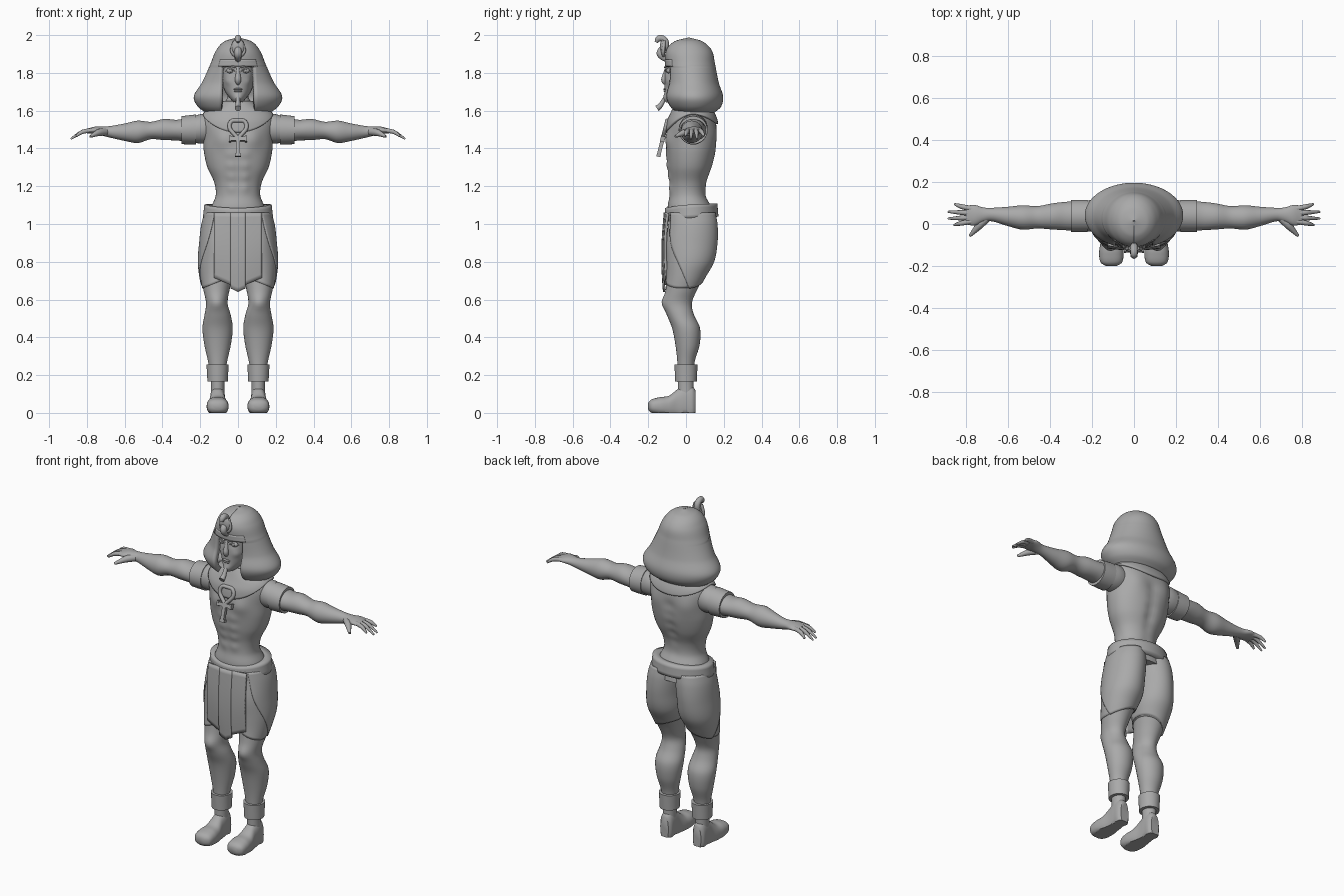
import bpy, bmesh, math
from mathutils import Vector, Matrix

if "Cube" in bpy.data.objects:
    bpy.data.objects.remove(bpy.data.objects["Cube"])

stone = bpy.data.materials.new("grey_stone")
stone.use_nodes = True
GREY = (0.4, 0.4, 0.4, 1)
stone.diffuse_color = GREY
stone.node_tree.nodes["Principled BSDF"].inputs["Base Color"].default_value = GREY


def finish(ob, mirror=False, solid=0, angle=40):
    bpy.ops.object.select_all(action='DESELECT')
    ob.select_set(True)
    bpy.context.view_layer.objects.active = ob
    ob.data.materials.clear()
    ob.data.materials.append(stone)
    bpy.ops.object.shade_smooth_by_angle(angle=math.radians(angle))
    if solid:
        m = ob.modifiers.new("thickness", 'SOLIDIFY')
        m.thickness, m.offset = solid, -1
    if mirror:
        ob.modifiers.new("mirror", 'MIRROR')
    return ob


def from_bmesh(name, bm, **kw):
    me = bpy.data.meshes.new(name)
    bm.to_mesh(me)
    bm.free()
    ob = bpy.data.objects.new(name, me)
    bpy.context.collection.objects.link(ob)
    return finish(ob, **kw)


def prof(rows, s):
    """Smooth interpolation of a table whose first column is the position."""
    rows = sorted(rows)
    s = min(max(s, rows[0][0]), rows[-1][0])
    k = max(i for i in range(len(rows) - 1) if rows[i][0] <= s)
    a, b = Vector(rows[k]), Vector(rows[k + 1])
    p = Vector(rows[max(k - 1, 0)])
    q = Vector(rows[min(k + 2, len(rows) - 1)])
    h = b[0] - a[0]
    t = (s - a[0]) / h
    ma, mb = (b - p) * (h / (b[0] - p[0])), (q - a) * (h / (q[0] - a[0]))
    u = 1 - t
    return (a * (1 + 2 * t) * u * u + ma * t * u * u
            + b * t * t * (3 - 2 * t) - mb * t * t * u)


def around(rows, s, phi, grow=0.0, p=2.0):
    """Point on a lofted shape; phi runs from the front towards +x."""
    _, c1, c2, r1, r2 = prof(rows, s)
    x, y = math.sin(phi), -math.cos(phi)
    e = 2 / p
    return (c1 + (r1 + grow) * math.copysign(abs(x) ** e, x),
            c2 + (r2 + grow) * math.copysign(abs(y) ** e, y), s)


def grid(name, func, nu, nv, closed=False, caps=False, bumps=(), floor=False, **kw):
    """Surface from func(u, v); u goes down, v goes round."""
    bm = bmesh.new()
    cols = nv if closed else nv + 1
    g = [[bm.verts.new(func(i / nu, j / nv)) for j in range(cols)] for i in range(nu + 1)]
    for i in range(nu):
        for j in range(nv):
            k = (j + 1) % cols
            bm.faces.new((g[i][j], g[i + 1][j], g[i + 1][k], g[i][k]))
    if caps:
        bm.faces.new(g[0])
        bm.faces.new(g[-1])
        bmesh.ops.recalc_face_normals(bm, faces=bm.faces)
    bm.normal_update()
    for x, y, z, r, amount in bumps:
        for sx in {x, -x}:
            c = Vector((sx, y, z))
            for v in bm.verts:
                v.co += v.normal * amount * math.exp(-(v.co - c).length_squared / r ** 2)
    if floor:
        for v in bm.verts:
            v.co.z = max(v.co.z, 0)
    return from_bmesh(name, bm, **kw)


def loft(name, rows, axis='z', nu=40, nv=32, p=2.0, **kw):
    lo, hi = min(rows)[0], max(rows)[0]

    def f(u, v):
        a, b, s = around(rows, hi + (lo - hi) * u, v * math.tau, 0, p)
        return {'z': (a, b, s), 'x': (s, a, b), 'y': (a, s, b)}[axis]
    return grid(name, f, nu, nv, closed=True, caps=True, **kw)


def rope(name, pts, radii, mirror=False):
    cu = bpy.data.curves.new(name, 'CURVE')
    cu.dimensions, cu.bevel_depth, cu.bevel_resolution = '3D', 0.01, 3
    cu.use_fill_caps = True
    sp = cu.splines.new('NURBS')
    sp.points.add(len(pts) - 1)
    for q, co, r in zip(sp.points, pts, radii):
        q.co, q.radius = (*co, 1), r / 0.01
    sp.order_u, sp.use_endpoint_u, sp.resolution_u = 3, True, 6
    ob = bpy.data.objects.new(name, cu)
    bpy.context.collection.objects.link(ob)
    bpy.ops.object.select_all(action='DESELECT')
    ob.select_set(True)
    bpy.context.view_layer.objects.active = ob
    bpy.ops.object.convert(target='MESH')
    return finish(bpy.context.view_layer.objects.active, mirror)


def solid_shape(name, kind, loc, size, tilt=0.0, mirror=False):
    bm = bmesh.new()
    m = Matrix.LocRotScale(Vector(loc), Matrix.Rotation(tilt, 3, 'X').to_quaternion(), Vector(size))
    if kind == 'ball':
        bmesh.ops.create_uvsphere(bm, u_segments=20, v_segments=12, radius=1, matrix=m)
    else:
        bmesh.ops.create_cube(bm, size=1, matrix=m)
    return from_bmesh(name, bm, mirror=mirror)


# Torso with chest, stomach, shoulder blade and spine modelling
TORSO = [(1.72, 0, .01, .055, .055), (1.66, 0, .02, .06, .06), (1.625, 0, .03, .1, .085),
         (1.59, 0, .035, .17, .105), (1.54, 0, .033, .192, .125), (1.45, 0, .03, .185, .13),
         (1.38, 0, .028, .18, .13), (1.3, 0, .022, .162, .118), (1.22, 0, .013, .126, .098),
         (1.15, 0, .01, .118, .097), (1.09, 0, .018, .142, .115), (1.0, 0, .03, .165, .12)]
bumps = [(.075, -.1, 1.45, .05, .016), (.1, .15, 1.47, .06, .012)]
bumps += [(.035, -.09, z, .026, .008) for z in (1.19, 1.25, 1.31, 1.37)]
bumps += [(0, .14, 1.16 + .06 * i, .03, -.012) for i in range(6)]
loft("torso", TORSO, nu=70, nv=64, p=2.15, bumps=bumps)


# Broad collar hugging the shoulders
def collar(u, v):
    c = math.cos(v * math.tau)
    rim = 1.585 - (.1 if c > 0 else .055) * c * c
    return around(TORSO, 1.65 + (rim - 1.65) * u, v * math.tau, .011, 2.15)


grid("collar", collar, 14, 64, closed=True, solid=.012)

# Arms, sleeves and hands
ARM = [(.1, .04, 1.5, .06, .06), (.18, .04, 1.505, .075, .078), (.24, .038, 1.5, .072, .07),
       (.32, .038, 1.497, .068, .055), (.39, .036, 1.5, .062, .056), (.46, .032, 1.495, .053, .046),
       (.53, .031, 1.488, .058, .059), (.6, .036, 1.486, .046, .046), (.68, .045, 1.488, .032, .03),
       (.72, .043, 1.492, .036, .024), (.76, .042, 1.496, .049, .019), (.8, .042, 1.492, .044, .012)]
loft("arm", ARM, 'x', nu=60, mirror=True)
loft("sleeve", [(.222, .038, 1.5, .077, .08), (.262, .038, 1.498, .077, .077),
                (.3, .038, 1.497, .076, .074)], 'x', nu=6, mirror=True)
for n, (y, tip, dy) in enumerate([(.078, .855, .095), (.053, .885, .058), (.03, .885, .026), (.008, .857, -.005)]):
    rope(f"finger_{n + 1}", [(.76, y * .8 + .008, 1.497), (.8, y, 1.494), (.835, (y + dy) / 2, 1.485),
                             (tip, dy, 1.45 + (.885 - tip) * .5)], (.013, .0125, .011, .005), True)
rope("thumb", [(.7, .03, 1.488), (.73, .002, 1.487), (.755, -.028, 1.477), (.782, -.056, 1.463)],
     (.02, .021, .014, .007), True)

# Legs, ankle cuffs and feet
LEG = [(1.07, .085, .03, .08, .115), (1.0, .092, .034, .093, .124), (.9, .101, .028, .096, .13),
       (.8, .106, .02, .098, .12), (.72, .112, -.002, .084, .098), (.65, .114, -.025, .069, .083),
       (.58, .112, -.045, .057, .076), (.52, .108, -.03, .069, .072), (.45, .108, .0, .08, .074),
       (.36, .108, .008, .07, .064), (.27, .108, 0, .05, .046), (.18, .108, -.002, .037, .042),
       (.08, .108, 0, .036, .042)]
loft("leg", LEG, nu=70, mirror=True, bumps=[(.11, -.12, .585, .03, .008)])
loft("ankle_cuff", [(.165, .108, 0, .054, .057), (.21, .108, 0, .056, .059),
                    (.255, .108, 0, .059, .061)], nu=6, mirror=True)
loft("foot", [(-.2, .108, .035, .025, .018), (-.185, .108, .035, .05, .035), (-.14, .108, .035, .058, .048),
              (-.09, .108, .035, .052, .056), (-.045, .108, .045, .042, .08), (0, .108, .06, .04, .09),
              (.035, .108, .05, .038, .09), (.05, .108, .05, .026, .07)],
     'y', nu=40, p=2.4, floor=True, mirror=True)


# Kilt: fitted under layer, then the wrap with a curved front edge
def kilt(u, v):
    hem = .69 - .03 * math.sin(v * math.tau)
    return around(LEG, 1.06 + (hem - 1.06) * u, v * math.tau, .004)


def wrap(u, v):
    start = math.radians(25 + 90 * u ** 2.2)
    phi = start + (math.radians(300) - start) * v
    hem = .69 - .035 * math.sin(phi)
    return around(LEG, 1.06 + (hem - 1.06) * u, phi, .009)


grid("kilt", kilt, 30, 40, closed=True, solid=.008, mirror=True)
grid("kilt_wrap", wrap, 30, 40, solid=.008, mirror=True)


# Pleated front apron
def strip(x0, x1, lift, hem_in, hem_out):
    def f(u, v):
        x = x0 + (x1 - x0) * v
        hem = hem_in + (hem_out - hem_in) * min(abs(x) / .125, 1)
        z = 1.06 + (hem - 1.06) * u
        return (x, -.113 - .013 * math.sin(math.pi * u * .9) - lift + .6 * x * x, z)
    return f


grid("apron_centre", strip(-.04, .04, .005, .64, .7), 16, 8, solid=.012)
grid("apron_side", strip(.036, .126, 0, .66, .715), 16, 8, solid=.014, mirror=True)


# Belt, dipping at the front
def belt(u, v):
    c = math.cos(v * math.tau)
    x, y, z = around([(0, 0, .028, .178, .138), (1, 0, .028, .186, .144)], u, v * math.tau)
    return (x, y, 1.103 - .07 * u - .012 * max(c, 0) ** 2 - .006 * c)


grid("belt", belt, 4, 56, closed=True, solid=.06)

# Head and face
HEAD = [(1.95, 0, .01, .04, .04), (1.88, 0, 0, .08, .085), (1.84, 0, 0, .088, .105),
        (1.81, 0, 0, .088, .112), (1.75, 0, 0, .084, .113), (1.7, 0, -.015, .068, .098),
        (1.665, 0, -.04, .042, .075), (1.645, 0, -.055, .024, .05)]
loft("head", HEAD, nu=50, nv=48,
     bumps=[(.04, -.1, 1.81, .02, -.008), (.052, -.09, 1.755, .02, .006), (0, -.115, 1.665, .02, .006)])
solid_shape("eye", 'ball', (.04, -.09, 1.812), (.021, .014, .015), mirror=True)
solid_shape("iris", 'ball', (.039, -.103, 1.812), (.009, .004, .009), mirror=True)
rope("eyebrow", [(.012, -.112, 1.828), (.038, -.106, 1.842), (.07, -.076, 1.832)], (.004, .006, .003), True)
rope("eyelid", [(.015, -.105, 1.808), (.04, -.11, 1.832), (.066, -.082, 1.81)], (.003, .004, .002), True)
rope("nose", [(0, -.102, 1.83), (0, -.112, 1.79), (0, -.118, 1.757), (0, -.106, 1.742)], (.008, .012, .019, .01))
solid_shape("upper_lip", 'ball', (0, -.11, 1.714), (.024, .01, .006))
solid_shape("lower_lip", 'ball', (0, -.109, 1.703), (.02, .01, .006))
rope("beard", [(0, -.108, 1.672), (0, -.125, 1.645), (0, -.138, 1.622), (0, -.154, 1.612)],
     (.011, .012, .014, .017))

# Headcloth with a face opening, tucked under at the bottom
CLOTH = [(1.987, 0, .015, .004, .004), (1.968, 0, .013, .07, .072), (1.92, 0, .016, .115, .12),
         (1.85, 0, .023, .145, .13), (1.75, 0, .035, .19, .138), (1.675, 0, .04, .234, .156),
         (1.62, 0, .045, .212, .14), (1.585, 0, .045, .165, .1)]


def headcloth(u, v):
    z = 1.987 - .402 * u ** 1.5
    gap = math.asin(.088 / prof(CLOTH, z)[3]) if z < 1.838 else 0
    return around(CLOTH, z, gap + (math.tau - 2 * gap) * v)


def brow_band(u, v):
    phi = math.radians(-42 + 84 * v)
    return around(CLOTH, 1.87 - .035 * u, phi, .004)


grid("headcloth", headcloth, 64, 64, solid=.03)
grid("brow_band", brow_band, 4, 30, solid=.014)

# Rearing serpent on the brow
rope("serpent", [(0, -.1, 1.87), (0, -.135, 1.89), (0, -.138, 1.915), (0, -.108, 1.935), (0, -.106, 1.968),
                 (0, -.13, 1.987), (0, -.15, 1.98), (0, -.158, 1.962)],
     (.016, .02, .02, .019, .018, .017, .018, .009))
solid_shape("serpent_hood", 'ball', (0, -.122, 1.935), (.034, .016, .045))
rope("serpent_coil", [(.006, -.118, 1.885), (.032, -.122, 1.9), (.034, -.118, 1.935), (.02, -.115, 1.97)],
     (.008, .009, .009, .007), True)

# Looped cross pendant, leaning against the chest
TILT = .25


def lean(x, z):
    return (x, -.147 + (z - 1.355) * TILT, z)


loop = [(0, 1.455), (.02, 1.475), (.05, 1.51), (.038, 1.548), (0, 1.548)]
loop += [(-x, z) for x, z in reversed(loop[:-1])]
rope("pendant_loop", [lean(*q) for q in loop], [.011] * len(loop))
solid_shape("pendant_bar", 'box', lean(0, 1.45), (.09, .022, .02), -TILT)
solid_shape("pendant_stem", 'box', lean(0, 1.405), (.021, .02, .1), -TILT)
solid_shape("pendant_foot", 'box', lean(0, 1.364), (.034, .022, .016), -TILT)
solid_shape("pendant_bar_end", 'box', lean(.043, 1.45), (.01, .024, .03), -TILT, mirror=True)
